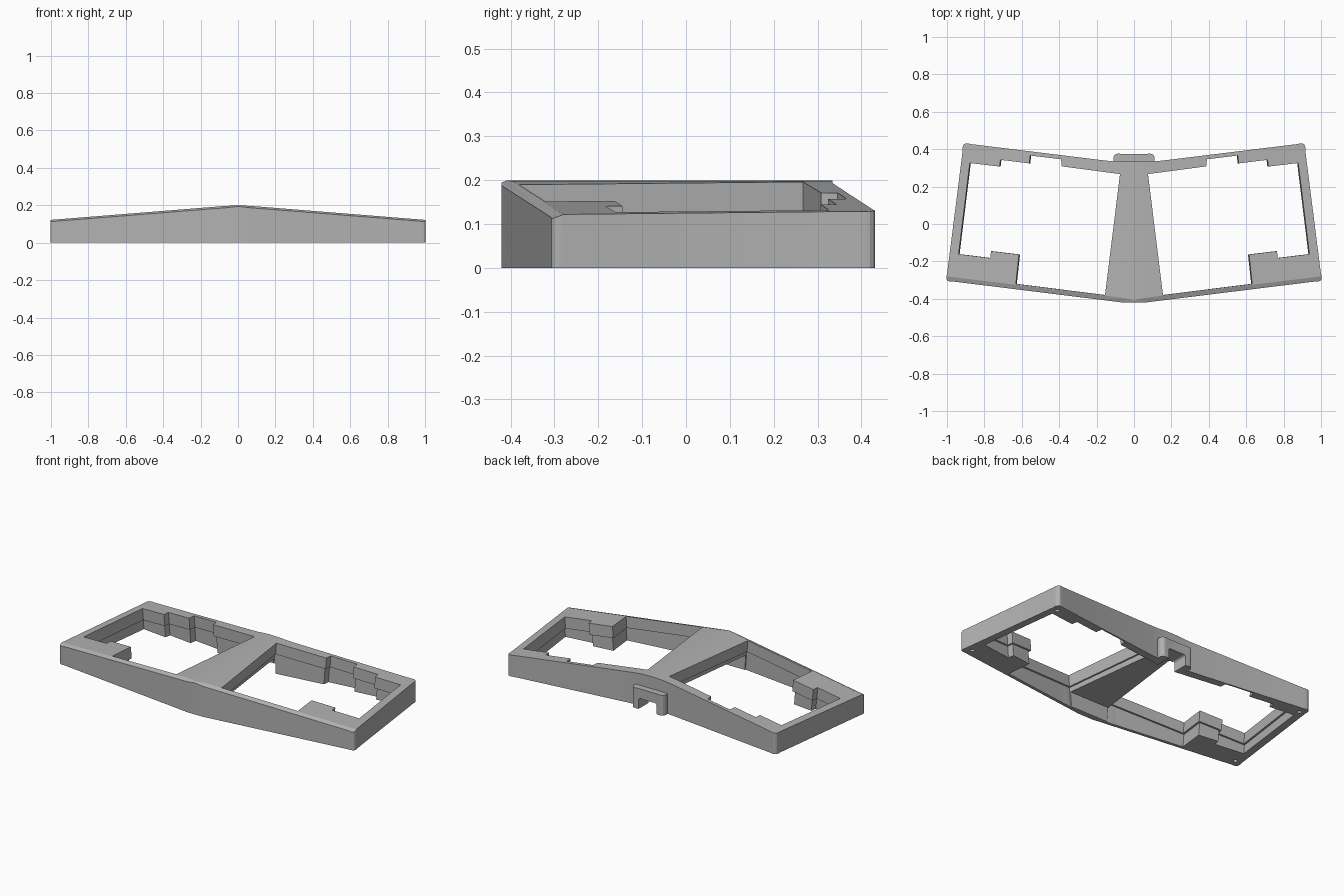
import bpy, bmesh, math
from mathutils import Vector

SLOPE = 0.08     # fall of the roof towards each end
PEAK = 0.202     # height where the two roof planes would meet

cube = bpy.data.objects.get("Cube")
if cube:
    bpy.data.objects.remove(cube, do_unlink=True)

grey = bpy.data.materials.new("plain grey")
grey.use_nodes = True
grey.diffuse_color = (0.45, 0.45, 0.45, 1)
grey.node_tree.nodes["Principled BSDF"].inputs["Base Color"].default_value = (0.45, 0.45, 0.45, 1)


def loft(name, ring_a, ring_b):
    """Closed solid between two matching rings of 3D points."""
    bm = bmesh.new()
    a = [bm.verts.new(p) for p in ring_a]
    b = [bm.verts.new(p) for p in ring_b]
    n = len(a)
    bm.faces.new(a)
    bm.faces.new(b)
    for i in range(n):
        j = (i + 1) % n
        bm.faces.new((a[i], a[j], b[j], b[i]))
    bmesh.ops.recalc_face_normals(bm, faces=bm.faces)
    mesh = bpy.data.meshes.new(name)
    bm.to_mesh(mesh)
    bm.free()
    mesh.materials.append(grey)
    obj = bpy.data.objects.new(name, mesh)
    bpy.context.collection.objects.link(obj)
    return obj


def prism(name, outline, z0, z1):
    return loft(name, [(x, y, z0) for x, y in outline], [(x, y, z1) for x, y in outline])


def combine(target, tool, operation):
    """Apply a boolean and throw the tool away."""
    mod = target.modifiers.new(operation, 'BOOLEAN')
    mod.operation = operation
    mod.solver = 'EXACT'
    mod.object = tool
    bpy.context.view_layer.objects.active = target
    bpy.ops.object.modifier_apply(modifier=mod.name)
    bpy.data.objects.remove(tool, do_unlink=True)


def rounded(corners, steps=6):
    """Outline from (x, y, radius) corners."""
    out = []
    for i, (x, y, r) in enumerate(corners):
        p = Vector((x, y))
        if r == 0:
            out.append(tuple(p))
            continue
        before = Vector(corners[i - 1][:2])
        after = Vector(corners[(i + 1) % len(corners)][:2])
        a = p + (before - p).normalized() * r
        b = p + (after - p).normalized() * r
        mid = p * 0.8 + (a + b) * 0.1
        ctrl = mid * 2 - (a + b) / 2
        for k in range(steps + 1):
            t = k / steps
            out.append(tuple(a * (1 - t) ** 2 + ctrl * 2 * t * (1 - t) + b * t * t))
    return out


def grow(points, d):
    """Offset a counter-clockwise outline outwards."""
    out = []
    for i, q in enumerate(points):
        p = Vector(q)
        u = (p - Vector(points[i - 1])).normalized()
        v = (Vector(points[(i + 1) % len(points)]) - p).normalized()
        n1, n2 = Vector((u.y, -u.x)), Vector((v.y, -v.x))
        out.append(tuple(p + (n1 + n2) * d / (1 + n1.dot(n2))))
    return out


def both(corners):
    """Mirror the right half of an outline to the left."""
    return corners + [(-c[0], *c[1:]) for c in reversed(corners)]


# Outer body, wing shaped in plan
body = prism("keyboard_frame", rounded(both([
    (0.05, -0.421, 0), (1.004, -0.303, 0.035), (0.911, 0.432, 0.04),
    (0.16, 0.340, 0), (0.10, 0.334, 0)])), 0, 0.3)

# Sloping roof with a softly rounded ridge
roof = [(1.2, -0.1), (1.2, PEAK - SLOPE * 1.2)]
for k in range(7):
    x = 0.08 * (1 - k / 6)
    roof.append((x, PEAK - SLOPE * 0.04 - 0.5 * x * x))
roof += [(-x, z) for x, z in reversed(roof[:-1])]
combine(body, loft("roof_tool", [(x, -1, z) for x, z in roof],
                   [(x, 1, z) for x, z in roof]), 'INTERSECT')

# Rear cable hood
combine(body, prism("cable_hood", rounded(
    [(-0.108, 0.30, 0), (0.108, 0.30, 0), (0.108, 0.374, 0.045), (-0.108, 0.374, 0.045)]),
    0, 0.125), 'UNION')

# Key opening with corner tabs and rear notches
opening = [(0.155, -0.380), (0.632, -0.320), (0.615, -0.163), (0.764, -0.145),
           (0.769, -0.182), (0.938, -0.161), (0.878, 0.326), (0.719, 0.307),
           (0.714, 0.343), (0.560, 0.324), (0.555, 0.366), (0.390, 0.346),
           (0.386, 0.308), (0.075, 0.267)]


def tilted(points, depth, side):
    """Ring at a depth measured square to the roof plane."""
    return [(side * (x - SLOPE * depth), y, PEAK - SLOPE * x - depth) for x, y in points]


def front_section(x, side):
    y, z = -0.427 + 0.122 * x, PEAK - SLOPE * x - 0.01
    return [(side * x, y - 0.05, z - 0.02), (side * x, y + 0.05, z + 0.02),
            (side * x, y - 0.05, z + 0.06)]


for side in (1, -1):
    combine(body, loft("opening_tool", tilted(opening, -0.1, side),
                       tilted(opening, 0.3, side)), 'DIFFERENCE')
    # Wider recess below the lip
    wide = grow(opening, 0.011)
    combine(body, loft("recess_tool", tilted(wide, 0.07, side),
                       tilted(wide, 0.3, side)), 'DIFFERENCE')
    # Chamfer along the front edge
    combine(body, loft("chamfer_tool", front_section(-0.01, side),
                       front_section(1.1, side)), 'DIFFERENCE')
    # Screw holes in the underside
    for cx, cy in ((0.955, -0.262), (0.878, 0.382)):
        ring = [(side * cx + 0.013 * math.cos(k * math.pi / 6),
                 cy + 0.013 * math.sin(k * math.pi / 6)) for k in range(12)]
        combine(body, prism("screw_tool", ring, -0.1, 0.07), 'DIFFERENCE')

# Hollow under the central bridge
combine(body, prism("hollow_tool", [(-0.19, -0.386), (0.19, -0.386), (0.1, 0.268), (-0.1, 0.268)],
                    -0.1, 0.092), 'DIFFERENCE')

# Cable port through the rear wall and hood
port = rounded([(-0.06, -0.1, 0), (0.06, -0.1, 0), (0.06, 0.065, 0.03), (-0.06, 0.065, 0.03)])
combine(body, loft("port_tool", [(x, 0.25, z) for x, z in port],
                   [(x, 0.45, z) for x, z in port]), 'DIFFERENCE')

# Smooth the rounded corners, keep the edges sharp
bpy.ops.object.select_all(action='DESELECT')
body.select_set(True)
bpy.context.view_layer.objects.active = body
bpy.ops.object.shade_smooth_by_angle(angle=math.radians(20))
